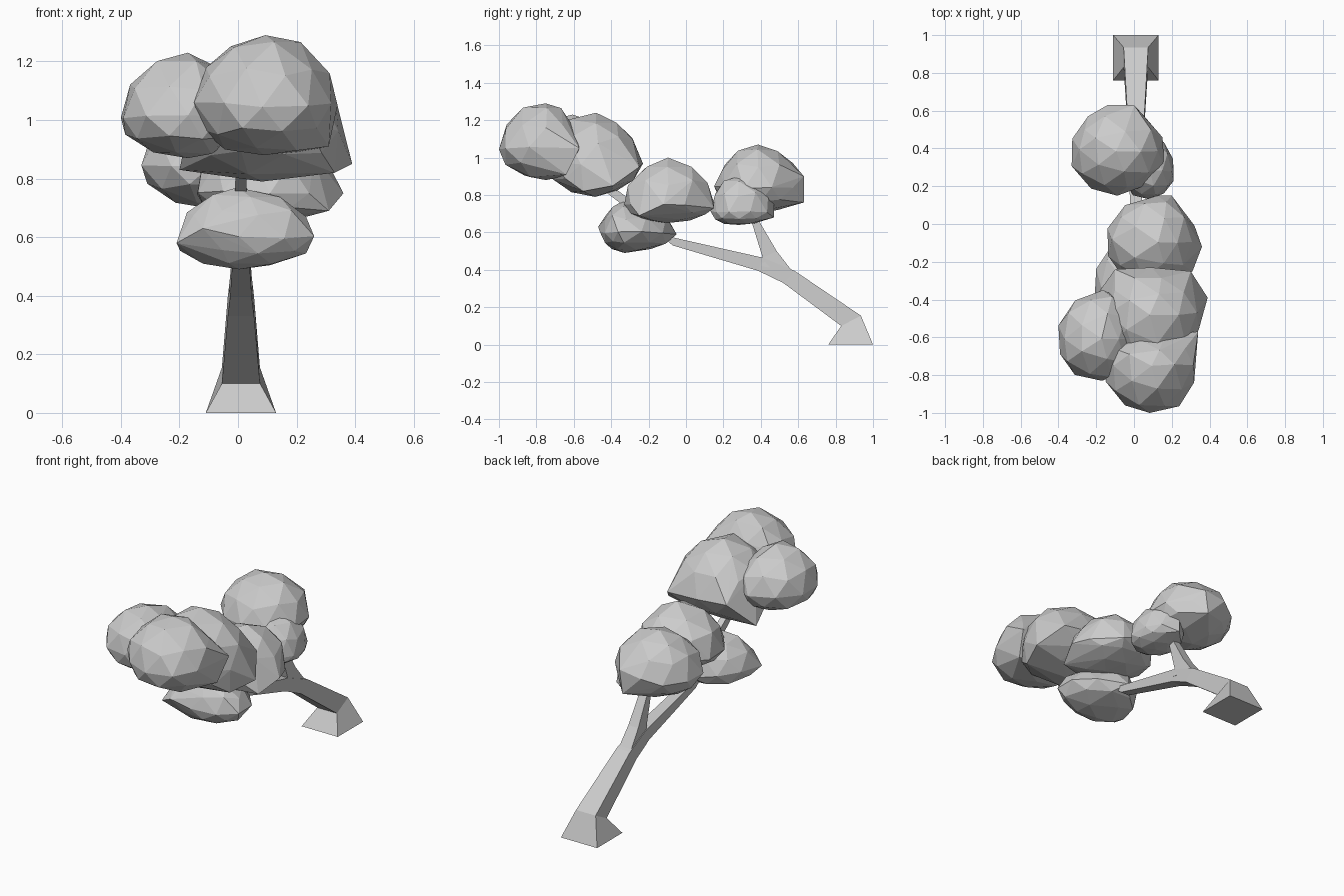
import bpy, bmesh, random
from mathutils import Vector

if "Cube" in bpy.data.objects:
    bpy.data.objects.remove(bpy.data.objects["Cube"])

random.seed(11)


def finish(bm, name):
    bmesh.ops.recalc_face_normals(bm, faces=bm.faces)
    me = bpy.data.meshes.new(name)
    bm.to_mesh(me)
    bm.free()
    bpy.context.collection.objects.link(bpy.data.objects.new(name, me))


def limb(name, rings):
    """Four-sided loft; ring = (y, z) lower edge, (y, z) upper edge, centre x, half width."""
    bm = bmesh.new()
    loops = []
    for (ya, za), (yb, zb), x, w in rings:
        pts = [(x - w, ya, za), (x + w, ya, za), (x + w, yb, zb), (x - w, yb, zb)]
        loops.append([bm.verts.new(p) for p in pts])
    for a, b in zip(loops, loops[1:]):
        for i in range(4):
            j = (i + 1) % 4
            bm.faces.new((a[i], a[j], b[j], b[i]))
    bm.faces.new(loops[0])
    bm.faces.new(loops[-1])
    finish(bm, name)


def clump(name, low, mid, high, power=2.05, corners=()):
    """Faceted leaf ball fitted to its bounds, widest where mid lies on each axis."""
    bm = bmesh.new()
    bmesh.ops.create_icosphere(bm, subdivisions=2, radius=1)
    for v in bm.verts:
        n = sum(abs(c) ** power for c in v.co) ** (1 / power)
        v.co = v.co / n + Vector([random.uniform(-0.045, 0.045) for _ in range(3)])
    for k in range(3):
        lo = min(v.co[k] for v in bm.verts)
        hi = max(v.co[k] for v in bm.verts)
        for v in bm.verts:
            c = v.co[k]
            v.co[k] = mid[k] + (c / hi * (high[k] - mid[k]) if c > 0
                                else c / lo * (low[k] - mid[k]))
    for p in corners:
        bm.verts.new(p)
    # convex, chunky facets
    hull = bmesh.ops.convex_hull(bm, input=bm.verts[:])
    drop = [g for g in hull["geom_interior"] + hull["geom_unused"]
            if isinstance(g, bmesh.types.BMVert)]
    bmesh.ops.delete(bm, geom=list(set(drop)), context='VERTS')
    finish(bm, name)


# leaning trunk running on into the long low branch
limb("trunk", [
    ((0.76, 0.0), (1.0, 0.0), 0.01, 0.12),
    ((0.83, 0.10), (0.935, 0.155), 0.01, 0.065),
    ((0.52, 0.33), (0.58, 0.395), 0.01, 0.045),
    ((0.385, 0.395), (0.41, 0.465), 0.01, 0.037),
    ((-0.07, 0.53), (-0.10, 0.58), 0.01, 0.028),
    ((-0.33, 0.74), (-0.29, 0.77), 0.01, 0.02),
    ((-0.50, 0.87), (-0.47, 0.90), 0.01, 0.016),
])

# short upright branch from the fork
limb("upper_branch", [
    ((0.40, 0.42), (0.57, 0.39), 0.01, 0.04),
    ((0.41, 0.465), (0.485, 0.50), 0.01, 0.033),
    ((0.35, 0.66), (0.385, 0.67), 0.01, 0.025),
    ((0.33, 0.80), (0.36, 0.80), 0.01, 0.02),
])

# leaf clumps: lower bounds, widest point, upper bounds
clump("front_leaves", (-.15, -1.0, .88), (.09, -.75, 1.05), (.32, -.58, 1.29), 1.98,
      corners=[(.31, -.64, .91), (.34, -.57, 1.05)])
clump("crown_leaves", (-.17, -.78, .79), (.08, -.48, .97), (.35, -.23, 1.24), 1.98,
      corners=[(.39, -.39, .85), (.30, -.25, .95), (-.10, -.24, .98),
               (.33, -.55, .82), (-.2, -.38, .83)])
clump("left_leaves", (-.40, -.83, .87), (-.17, -.61, 1.01), (.0, -.35, 1.23), 2.1)
clump("middle_leaves", (-.14, -.33, .65), (.12, -.09, .75), (.32, .15, 1.0), 2.0,
      corners=[(.36, -.12, .75), (.31, -.25, .69), (.20, .15, .73)])
clump("low_leaves", (-.20, -.46, .49), (.0, -.33, .60), (.26, -.06, .77), 1.95,
      corners=[(-.21, -.42, .58), (-.12, -.47, .63), (-.0, -.05, .59)])
clump("back_leaves", (-.33, .15, .70), (-.10, .39, .84), (.16, .62, 1.07), 1.9,
      corners=[(.0, .63, .90), (-.02, .63, .76), (-.14, .63, .88)])
clump("small_back_leaves", (-.06, .13, .64), (.08, .28, .71), (.21, .46, .90), 2.2,
      corners=[(.06, .47, .77), (.06, .47, .68)])
